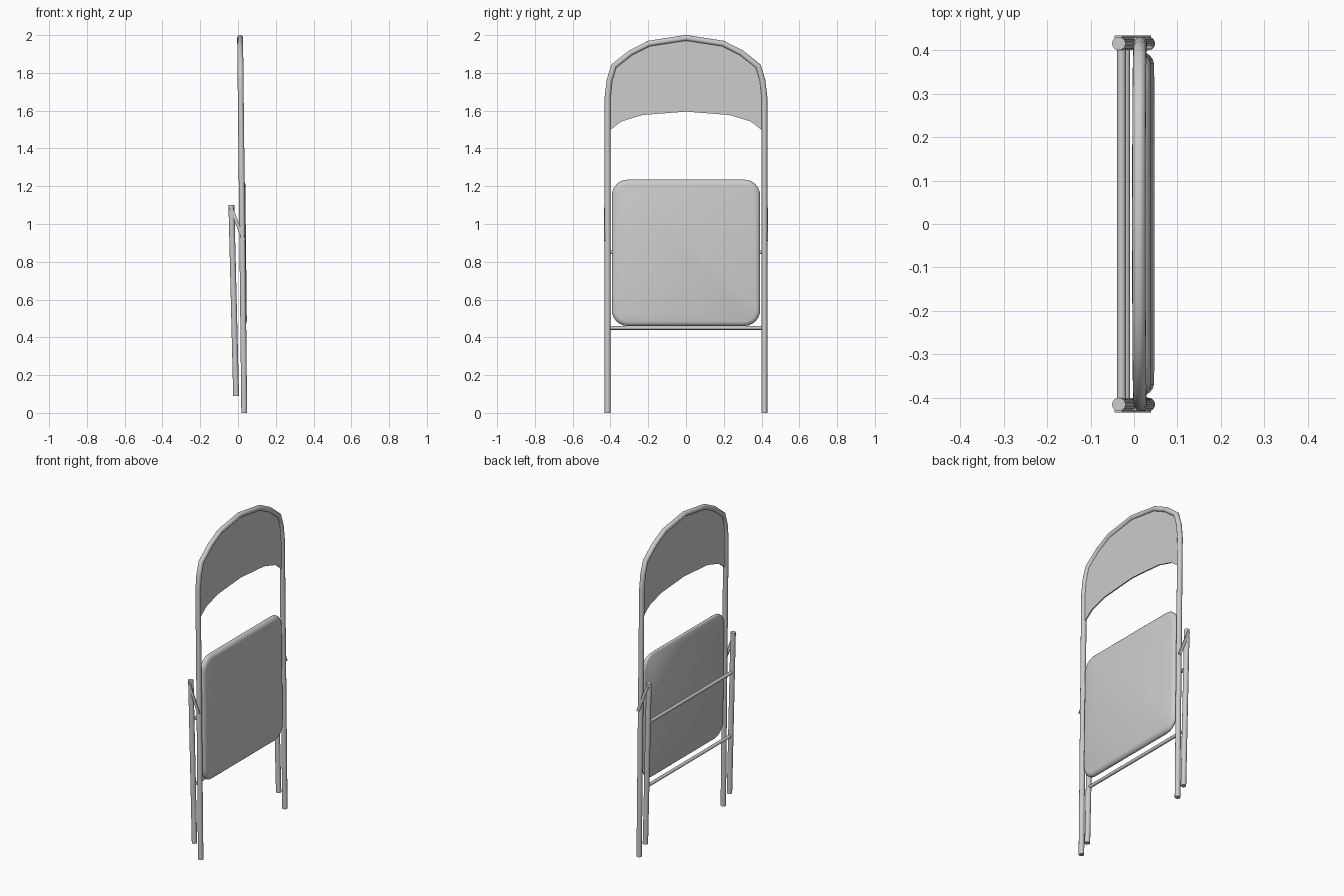
import bpy, bmesh, math
from mathutils import Vector

if "Cube" in bpy.data.objects:
    bpy.data.objects.remove(bpy.data.objects["Cube"])


def frame_x(z):
    return 0.033 - 0.011 * z


def rear_x(z):
    return -0.010 - 0.025 * (z - 0.09) / 1.01


def smooth(obj, angle=40):
    bpy.ops.object.select_all(action='DESELECT')
    obj.select_set(True)
    bpy.context.view_layer.objects.active = obj
    bpy.ops.object.shade_smooth_by_angle(angle=math.radians(angle))


def tube(name, points, radius):
    cu = bpy.data.curves.new(name, 'CURVE')
    cu.dimensions = '3D'
    cu.bevel_depth = radius
    cu.bevel_resolution = 6
    cu.use_fill_caps = True
    sp = cu.splines.new('POLY')
    sp.points.add(len(points) - 1)
    for p, co in zip(sp.points, points):
        p.co = (*co, 1)
    obj = bpy.data.objects.new(name, cu)
    bpy.context.collection.objects.link(obj)
    bpy.ops.object.select_all(action='DESELECT')
    obj.select_set(True)
    bpy.context.view_layer.objects.active = obj
    bpy.ops.object.convert(target='MESH')
    obj = bpy.context.object
    obj.name = name
    smooth(obj)
    return obj


def loft(name, rings, angle=40):
    bm = bmesh.new()
    loops = [[bm.verts.new(p) for p in ring] for ring in rings]
    n = len(loops[0])
    for a, b in zip(loops, loops[1:]):
        for i in range(n):
            j = (i + 1) % n
            bm.faces.new((a[i], a[j], b[j], b[i]))
    bm.faces.new(loops[0])
    bm.faces.new(loops[-1])
    bmesh.ops.recalc_face_normals(bm, faces=bm.faces)
    me = bpy.data.meshes.new(name)
    bm.to_mesh(me)
    bm.free()
    obj = bpy.data.objects.new(name, me)
    bpy.context.collection.objects.link(obj)
    smooth(obj, angle)
    return obj


def mirrored(half):
    # half runs from the -y side to the centre point
    return half + [(-y, z) for y, z in reversed(half[:-1])]


# Main frame: front legs and back arch as one bent tube
arch = mirrored([(-.415, 1.67), (-.405, 1.76), (-.382, 1.835), (-.293, 1.906),
                 (-.196, 1.955), (0, 1.985)])
path = [(-.415, 0)] + arch + [(.415, 0)]
tube("main_frame", [(frame_x(z), y, z) for y, z in path], 0.0155)

# Backrest panel, thin sheet filling the arch
lower = mirrored([(-.405, 1.495), (-.342, 1.543), (-.23, 1.577), (0, 1.595)])
outline = arch + lower[::-1]
loft("backrest_panel", [[(frame_x(z) + d, y, z) for y, z in outline]
                        for d in (-.004, .004)], 30)


# Seat pad, rounded rectangle with a softened front edge
def seat_ring(inset, offset):
    hy, hz, r, cz = .393 - inset, .3875 - inset, .085 - inset, .8475
    ring = []
    for k, (sy, sz) in enumerate([(1, 1), (-1, 1), (-1, -1), (1, -1)]):
        for i in range(7):
            a = math.pi / 2 * (k + i / 6)
            y = sy * (hy - r) + r * math.cos(a)
            z = cz + sz * (hz - r) + r * math.sin(a)
            ring.append((frame_x(z) + offset, y, z))
    return ring


loft("seat", [seat_ring(i, o) for i, o in
              [(.006, -.012), (0, -.007), (0, .002), (.006, .010),
               (.014, .016), (.024, .019)]], 60)

# Rear legs and flat folding links on both sides
for side, s in (("left", -1), ("right", 1)):
    tube("rear_leg_" + side, [(rear_x(z), s * .415, z) for z in (.09, 1.10)], 0.0155)
    a = Vector((-.036, 0, 1.085))
    b = Vector((.031, 0, .912))
    d = (b - a).normalized()
    w = Vector((d.z, 0, -d.x)) * .009
    corners = [a - w, a + w, b + w, b - w]
    loft("folding_link_" + side,
         [[(c.x, s * y, c.z) for c in corners] for y in (.428, .434)], 30)

# Crossbars between the rear legs
for name, z in (("lower_crossbar", .45), ("upper_crossbar", .85)):
    tube(name, [(rear_x(z), y, z) for y in (-.41, .41)], 0.010)
